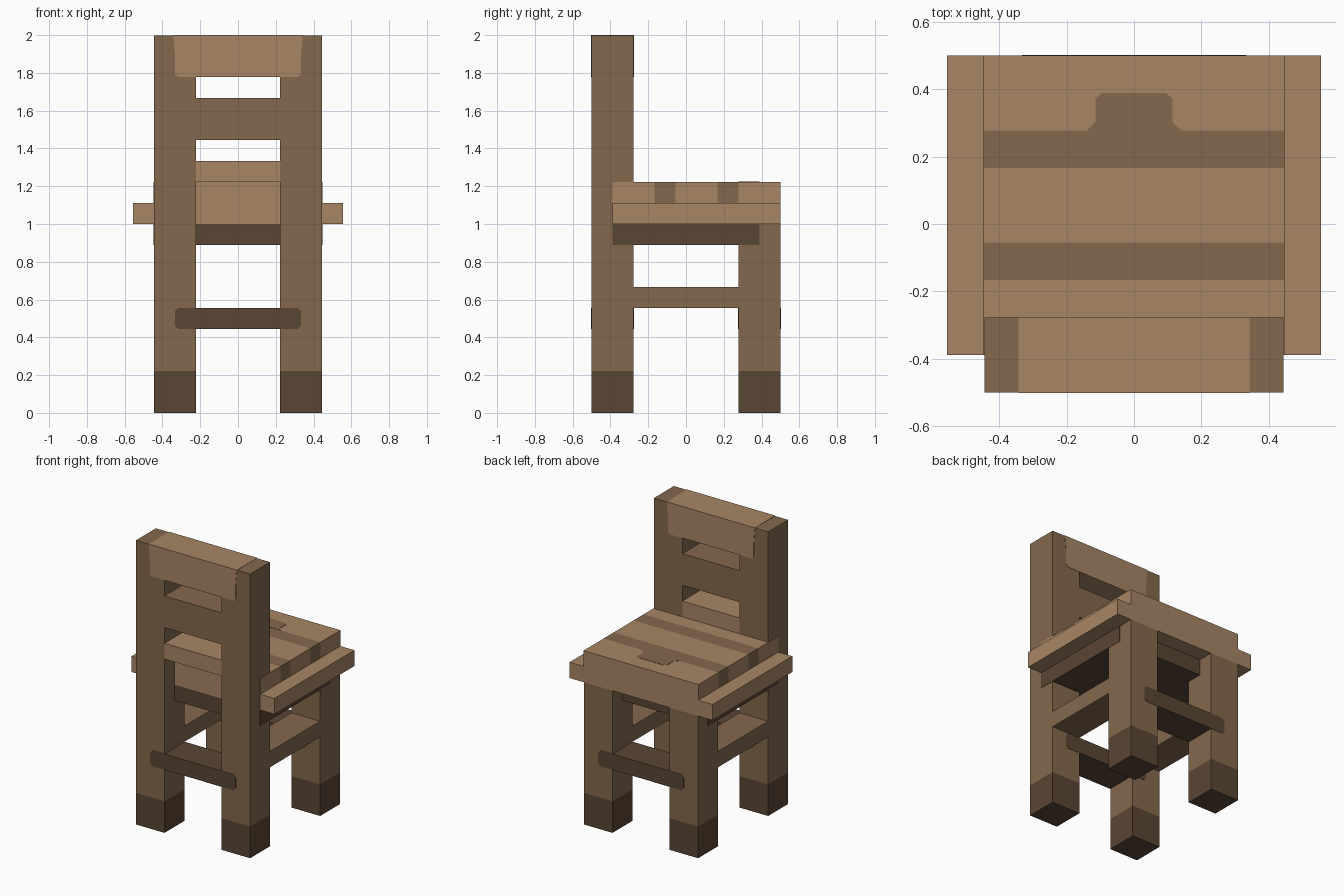
import bpy
import bmesh
from mathutils import Vector

cube = bpy.data.objects.get("Cube")
if cube:
    bpy.data.objects.remove(cube, do_unlink=True)

U = 1 / 9       # carpentry module
LIP = 0.002     # tiny overlap so inlaid parts sit proud of the legs


def material(name, rgb):
    """Flat colour from 8-bit sRGB values."""
    linear = [((c / 255 + 0.055) / 1.055) ** 2.4 for c in rgb] + [1.0]
    mat = bpy.data.materials.new(name)
    mat.use_nodes = True
    mat.diffuse_color = linear
    mat.node_tree.nodes["Principled BSDF"].inputs["Base Color"].default_value = linear
    return mat


LIGHT = material("light wood", (168, 134, 101))
MID = material("medium wood", (132, 104, 77))
DARK = material("dark wood", (90, 70, 52))


def finish(name, bm, mat):
    bmesh.ops.recalc_face_normals(bm, faces=bm.faces)
    mesh = bpy.data.meshes.new(name)
    bm.to_mesh(mesh)
    bm.free()
    mesh.materials.append(mat)
    obj = bpy.data.objects.new(name, mesh)
    bpy.context.collection.objects.link(obj)
    return obj


def box(name, mat, x, y, z):
    """Box given by its (min, max) range on each axis."""
    bm = bmesh.new()
    bmesh.ops.create_cube(bm, size=1)
    for v in bm.verts:
        v.co = [lo + (c + 0.5) * (hi - lo) for c, (lo, hi) in zip(v.co, (x, y, z))]
    return finish(name, bm, mat)


def prism(name, mat, outline, origin, along):
    """Extrude a closed outline of points by a vector."""
    bm = bmesh.new()
    base = bm.faces.new([bm.verts.new(Vector(p) + Vector(origin)) for p in outline])
    top = bmesh.ops.extrude_face_region(bm, geom=[base], use_keep_orig=True)["geom"]
    bmesh.ops.translate(bm, vec=along,
                        verts=[g for g in top if isinstance(g, bmesh.types.BMVert)])
    return finish(name, bm, mat)


def mirrored(half):
    """Complete a symmetric outline from its +x half."""
    return half + [(-x, y, z) for x, y, z in reversed(half)]


IN, OUT = 2 * U, 4 * U
NEAR, FAR = (-0.5, -0.5 + 2 * U), (0.5 - 2 * U, 0.5)

# Legs with dark feet; the front pair rises into the backrest posts
for side, sx in (("left", (IN, OUT)), ("right", (-OUT, -IN))):
    for end, sy, top in (("front", NEAR, 2 - LIP), ("back", FAR, 9 * U)):
        box(f"{end}_{side}_foot", DARK, sx, sy, (0, 2 * U))
        box(f"{end}_{side}_leg", MID, sx, sy, (2 * U, top))
    # Side stretcher
    box(f"{side}_stretcher", MID, sx, (NEAR[1], FAR[0]), (5 * U, 6 * U))

# Cross stretchers with clipped ends, let through the legs
c = 0.018
bar = mirrored([(3 * U - c, 0, 0), (3 * U, 0, c), (3 * U, 0, U - c), (3 * U - c, 0, U)])
for end, sy in (("front", NEAR), ("back", FAR)):
    prism(f"{end}_stretcher", DARK, bar, (0, sy[0] - LIP, 4 * U),
          (0, sy[1] - sy[0] + 2 * LIP, 0))

# Backrest slats
box("lower_back_slat", LIGHT, (-IN, IN), NEAR, (11 * U, 12 * U))
box("middle_back_slat", MID, (-IN, IN), NEAR, (13 * U, 15 * U))
crest = mirrored([(0.32, 0, 0), (0.333, 0, 0.015), (0.333, 0, 0.11), (0.343, 0, 2 * U)])
prism("top_back_slat", LIGHT, crest, (0, NEAR[0] - LIP, 16 * U),
      (0, NEAR[1] - NEAR[0] + 2 * LIP, 0))

# Seat: dark apron, wide base board with side ledges, striped planks
edge = 3.5 * U
box("seat_apron", DARK, (-OUT - LIP, OUT + LIP), (-edge, edge), (8 * U, 9 * U))
box("seat_base", LIGHT, (-5 * U, 5 * U), (-edge, 0.5), (9 * U, 10 * U))
cuts = [-edge, -1.5 * U, -0.5 * U, 1.5 * U, 2.5 * U, 0.5]
for i, span in enumerate(zip(cuts, cuts[1:])):
    box(f"seat_plank_{i + 1}", MID if i % 2 else LIGHT,
        (-OUT - LIP, OUT + LIP), span, (10 * U, 11 * U))

# Dark grain patch joined to the rear stripe
patch = mirrored([(0.14, 0, 0), (0.115, 0.025, 0), (0.115, 0.095, 0), (0.095, U, 0)])
prism("seat_grain_patch", MID, patch, (0, 2.5 * U, 11 * U - LIP), (0, 0, 2 * LIP))
